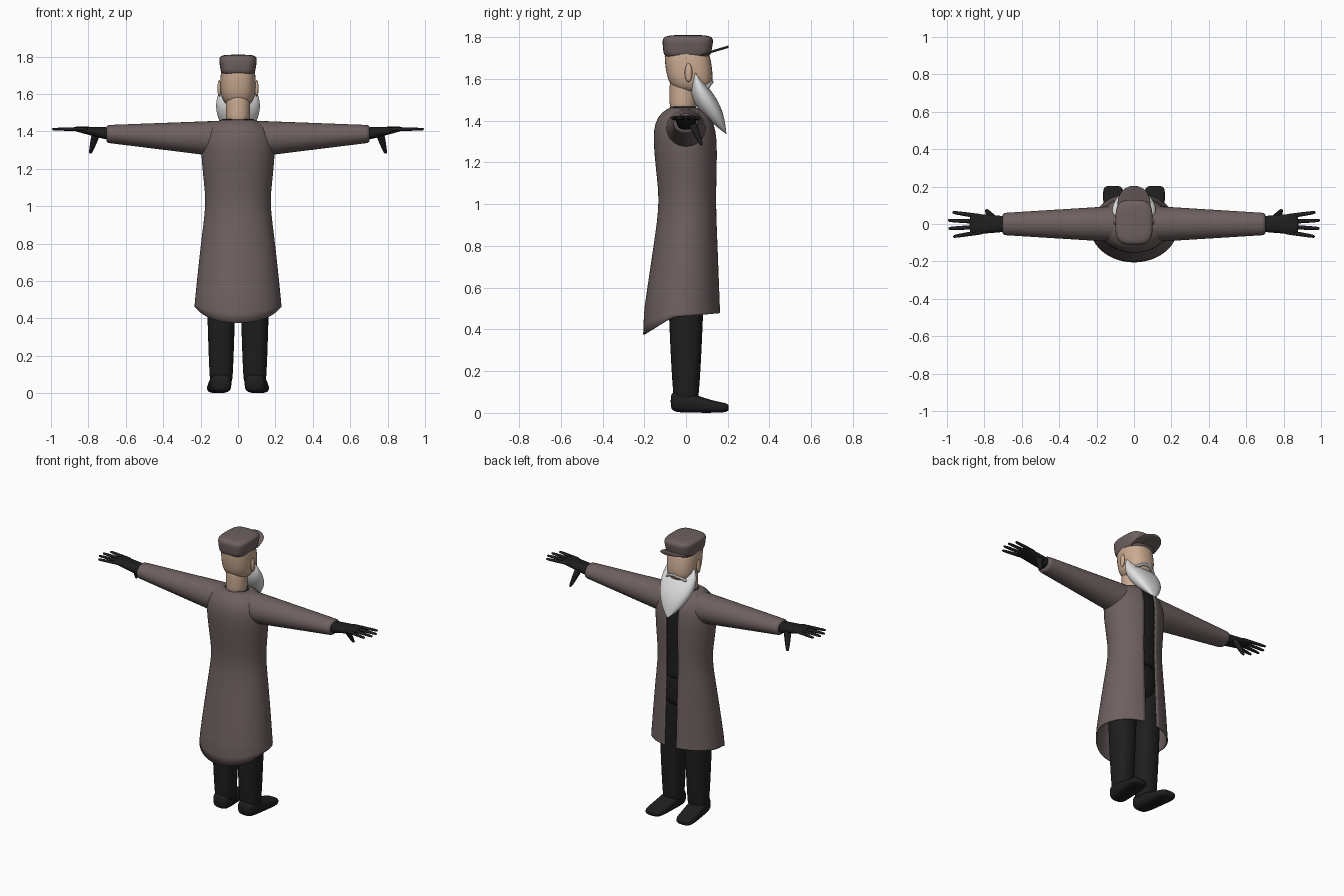
import bpy, bmesh, math

cube = bpy.data.objects.get("Cube")
if cube:
    bpy.data.objects.remove(cube, do_unlink=True)


def material(name, red, green, blue):
    mat = bpy.data.materials.new(name)
    mat.use_nodes = True
    colour = (red, green, blue, 1)
    mat.diffuse_color = colour
    mat.node_tree.nodes["Principled BSDF"].inputs["Base Color"].default_value = colour
    return mat


COAT = material("coat_brown", 0.155, 0.118, 0.116)
SKIN = material("skin", 0.6, 0.41, 0.29)
WHITE = material("beard_white", 0.75, 0.75, 0.75)
GREY = material("moustache_grey", 0.42, 0.42, 0.42)
BLACK = material("black_cloth", 0.013, 0.013, 0.013)

AXES = {"x": lambda along, a, b: (along, a, b),
        "y": lambda along, a, b: (a, along, b),
        "z": lambda along, a, b: (a, b, along)}


def signed_power(value, exponent):
    return math.copysign(abs(value) ** exponent, value)


def loft(name, mat, axis, start, stop, section, rounding=None, power=2,
         sides=16, steps=12, mirror=False, gap=None, hem=None):
    """Skin rings along an axis; section(t) gives two centres and two radii."""
    bm = bmesh.new()
    rings = []
    for step in range(steps):
        t = 0.5 - 0.5 * math.cos(math.pi * (step + 0.5) / steps)
        centre_a, centre_b, radius_a, radius_b = section(t)
        if rounding:
            shrink = (1 - abs(2 * t - 1) ** rounding) ** (1 / rounding)
            radius_a *= shrink
            radius_b *= shrink
        # An open ring leaves a slot of constant width facing +y
        opening = math.asin(min(0.9, gap / radius_a)) if gap else 0
        spans = sides - 1 if gap else sides
        ring = []
        for side in range(sides):
            angle = math.pi / 2 + opening + (math.tau - 2 * opening) * side / spans
            a = centre_a + radius_a * signed_power(math.cos(angle), 2 / power)
            b = centre_b + radius_b * signed_power(math.sin(angle), 2 / power)
            along = start + (stop - start) * t
            if hem and step == 0:
                along += hem(b)
            ring.append(bm.verts.new(AXES[axis](along, a, b)))
        rings.append(ring)
    for low, high in zip(rings, rings[1:]):
        for side in range(spans):
            after = (side + 1) % sides
            bm.faces.new((low[side], low[after], high[after], high[side]))
    if not gap:
        bm.faces.new(rings[0])
        bm.faces.new(rings[-1])
    bmesh.ops.recalc_face_normals(bm, faces=bm.faces)
    mesh = bpy.data.meshes.new(name)
    bm.to_mesh(mesh)
    bm.free()
    for face in mesh.polygons:
        face.use_smooth = True
    mesh.materials.append(mat)
    obj = bpy.data.objects.new(name, mesh)
    bpy.context.collection.objects.link(obj)
    if mirror:
        obj.modifiers.new("Mirror", "MIRROR")
    subsurf = obj.modifiers.new("Smooth", "SUBSURF")
    subsurf.levels = subsurf.render_levels = 1
    subsurf.boundary_smooth = "PRESERVE_CORNERS"
    return obj


# Body shape shared by coat and vest: flared skirt, narrow waist, round shoulders
HEM, WAIST, COLLAR = 0.46, 1, 1.47


def body(z, inset):
    skirt = max(0, WAIST - z) / (WAIST - HEM)
    chest = max(0, z - WAIST) / (COLLAR - WAIST)
    shoulder = math.sqrt(1 - 0.92 * chest ** 8)
    width = (0.17 + 0.065 * skirt ** 0.8 + 0.05 * chest) * shoulder
    depth = (0.137 + 0.05 * skirt + 0.03 * chest) * shoulder
    return 0, 0.01 - 0.03 * skirt - 0.02 * chest, width - inset, depth - inset


def tail(y):
    return 0.09 * y if y > 0 else min(0, 0.6 * (y + 0.06))


# Long coat, open down the chest
coat = loft("coat", COAT, "z", HEM, COLLAR,
            lambda t: body(HEM + (COLLAR - HEM) * t, 0),
            sides=29, steps=14, gap=0.042, hem=tail)
cloth = coat.modifiers.new("Cloth", "SOLIDIFY")
cloth.thickness = 0.008
loft("coat_sleeves", COAT, "x", 0.08, 0.71,
     lambda t: (0, 1.36 + 0.027 * t, 0.1 - 0.04 * t, 0.1 - 0.052 * t),
     mirror=True)

# Dark clothing inside the coat
loft("vest", BLACK, "z", 0.9, COLLAR,
     lambda t: body(0.9 + (COLLAR - 0.9) * t, 0.017))
loft("trouser_hips", BLACK, "z", 0.7, 0.95,
     lambda t: (0, 0, 0.155, 0.115), rounding=4)
loft("trouser_legs", BLACK, "z", 0.05, 0.8,
     lambda t: (0.09, 0, 0.058 + 0.026 * t ** 0.6, 0.055 + 0.04 * t ** 0.6),
     power=2.4, mirror=True)


# Boots: tall at the heel, low at the toe, turned slightly outwards
def boot(t):
    half_height = 0.04 + 0.015 * math.cos(math.pi * t)
    return 0.088 + 0.025 * t, half_height, 0.06, half_height


loft("boots", BLACK, "y", -0.075, 0.206, boot, rounding=5, power=3, mirror=True)

# Gloves: flat palm, four spread fingers, hanging thumb
loft("glove_palms", BLACK, "x", 0.67, 0.88,
     lambda t: (0, 1.385 + 0.03 * t, 0.042 + 0.016 * t, 0.038 - 0.026 * t),
     rounding=6, power=2.5, mirror=True)
for number, finger in enumerate(("index", "middle", "ring", "little")):
    spread = 0.042 - 0.029 * number
    loft("glove_" + finger + "_fingers", BLACK, "x", 0.8, 1 - 15 * spread ** 2,
         lambda t: (spread * (0.9 + 0.6 * t), 1.412, 0.015 - 0.005 * t, 0.012 - 0.004 * t),
         rounding=6, sides=8, steps=8, mirror=True)
loft("glove_thumbs", BLACK, "z", 1.4, 1.28,
     lambda t: (0.755 + 0.035 * t, 0.025 + 0.05 * t, 0.028 - 0.018 * t, 0.026 - 0.016 * t),
     rounding=5, sides=10, steps=8, mirror=True)

# Head
loft("neck", SKIN, "z", 1.42, 1.63, lambda t: (0, -0.014, 0.066, 0.066), steps=4)
loft("head", SKIN, "z", 1.53, 1.79,
     lambda t: (0, 0.03 - 0.035 * t, 0.096, 0.113), rounding=3, power=2.5)
loft("nose", SKIN, "z", 1.59, 1.67,
     lambda t: (0, 0.112, 0.013, 0.015), rounding=2, sides=8, steps=6)
loft("ears", SKIN, "z", 1.585, 1.675,
     lambda t: (0.1, 0.012, 0.011, 0.02), rounding=2, sides=10, steps=8, mirror=True)

# Beard sweeping forward to a point, with a drooping moustache
loft("beard", WHITE, "z", 1.335, 1.64,
     lambda t: (0, 0.044 + 0.15 * (1 - t) ** 1.5,
                0.12 * math.sin(2.4 * t) ** 0.8, 0.06 * math.sin(math.pi * t)),
     power=2.3, sides=20)


def moustache(t):
    droop = (2 * t - 1) ** 2
    return 0.117 - 0.025 * droop, 1.587 - 0.037 * droop, 0.016, 0.012


loft("moustache", GREY, "x", -0.08, 0.08, moustache, rounding=3, sides=10)

# Flat cap with a peak
loft("cap", COAT, "z", 1.697, 1.811,
     lambda t: (0, 0.005 + 0.005 * t, 0.09 + 0.016 * t, 0.112 + 0.014 * t),
     rounding=5, power=3.4, sides=24)
loft("cap_peak", COAT, "y", 0.07, 0.205,
     lambda t: (0, 1.715 + 0.04 * t, 0.092 * math.sqrt(1 - t ** 3), 0.006),
     power=2.4)
